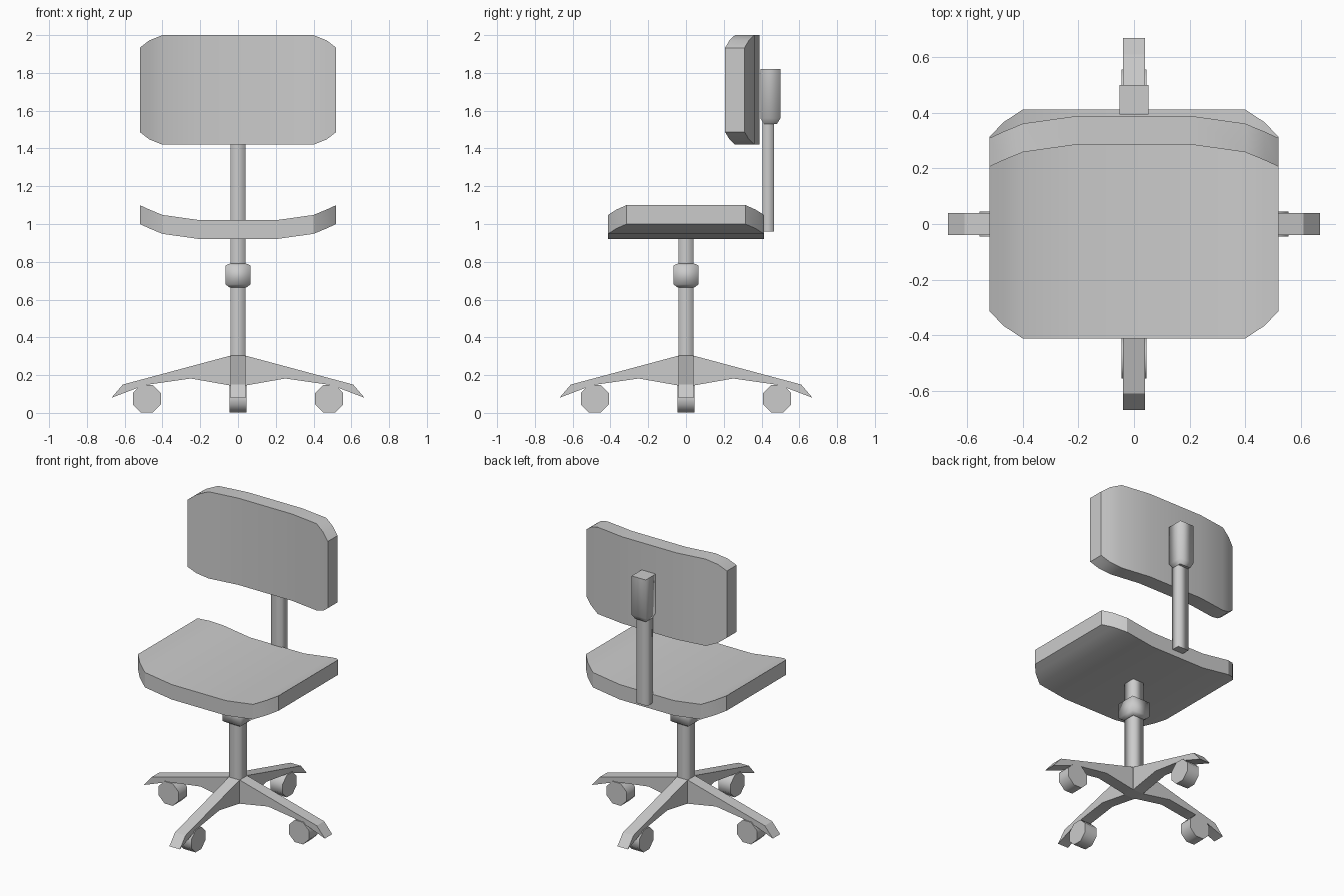
import bpy, bmesh, math

if "Cube" in bpy.data.objects:
    bpy.data.objects.remove(bpy.data.objects["Cube"])


def make(name, verts, faces, angle=30, round_sides=0):
    me = bpy.data.meshes.new(name)
    me.from_pydata(verts, [], faces)
    bm = bmesh.new()
    bm.from_mesh(me)
    bmesh.ops.recalc_face_normals(bm, faces=bm.faces)
    bm.to_mesh(me)
    bm.free()
    ob = bpy.data.objects.new(name, me)
    bpy.context.collection.objects.link(ob)
    if round_sides:
        # soft shading round the sides, flat end caps
        for p in me.polygons:
            p.use_smooth = p.index < round_sides
    else:
        bpy.ops.object.select_all(action='DESELECT')
        ob.select_set(True)
        bpy.context.view_layer.objects.active = ob
        bpy.ops.object.shade_smooth_by_angle(angle=math.radians(angle))
    return ob


def loft(name, rings, **kw):
    """Closed skin through rings of equal length, capped at both ends."""
    n = len(rings[0])
    faces = [(r * n + i, r * n + (i + 1) % n, (r + 1) * n + (i + 1) % n, (r + 1) * n + i)
             for r in range(len(rings) - 1) for i in range(n)]
    sides = len(faces)
    faces += [tuple(range(n)), tuple(range((len(rings) - 1) * n, len(rings) * n))]
    if kw.pop("soft", False):
        kw["round_sides"] = sides
    return make(name, [v for r in rings for v in r], faces, **kw)


def post(name, levels, y=0.0):
    """Square post; levels are (z, half x, half y)."""
    return loft(name, [[(sx * hx, y + sy * hy, z) for sx, sy in
                        ((-1, -1), (1, -1), (1, 1), (-1, 1))] for z, hx, hy in levels], soft=True)


def cushion(name, halves, thick, place):
    """Curved pad with cut corners: half-size and bend at each x station."""
    xs = (0.2, 0.4, 0.47, 0.52)
    bend = (0.0, 0.028, 0.057, 0.08)
    right = list(zip(xs, halves, bend))
    stations = [(-x, h, b) for x, h, b in reversed(right)] + right
    return loft(name, [[place(x, v, b + w) for v, w in ((-h, 0), (h, 0), (h, thick), (-h, thick))]
                       for x, h, b in stations])


# Seat and backrest
cushion("seat", (0.413, 0.413, 0.367, 0.315), 0.10, lambda x, v, w: (x, v, 0.92 + w))
cushion("backrest", (0.29, 0.29, 0.262, 0.223), 0.103, lambda x, v, w: (x, 0.39 - w, 1.71 + v))

# Centre column and its collar
post("column", [(0.145, 0.04, 0.04), (0.93, 0.04, 0.04)])
post("collar", [(0.665, 0.045, 0.045), (0.68, 0.067, 0.067), (0.78, 0.067, 0.067), (0.79, 0.045, 0.045)])

# Back support bar and bracket
post("back_bar", [(0.96, 0.04, 0.03), (1.54, 0.04, 0.03)], y=0.435)
post("back_bracket", [(1.53, 0.04, 0.035), (1.56, 0.052, 0.053), (1.82, 0.052, 0.053)], y=0.447)

# Four legs, each with an octagonal caster
profile = [(0.04, 0.303), (0.61, 0.15), (0.67, 0.08), (0.49, 0.148), (0.25, 0.182), (0.04, 0.145)]
octagon = [(0.482 + 0.08 * math.cos(a), 0.075 + 0.08 * math.sin(a))
           for a in (math.radians(22.5 + 45 * i) for i in range(8))]
for k, side in enumerate(("right", "back", "left", "front")):
    leg = loft("leg_" + side, [[(x, s * 0.039, z) for x, z in profile] for s in (-1, 1)])
    wheel = loft("caster_" + side, [[(x, s * 0.045, z) for x, z in octagon] for s in (-1, 1)], soft=True)
    for ob in (leg, wheel):
        ob.rotation_euler.z = k * math.pi / 2
